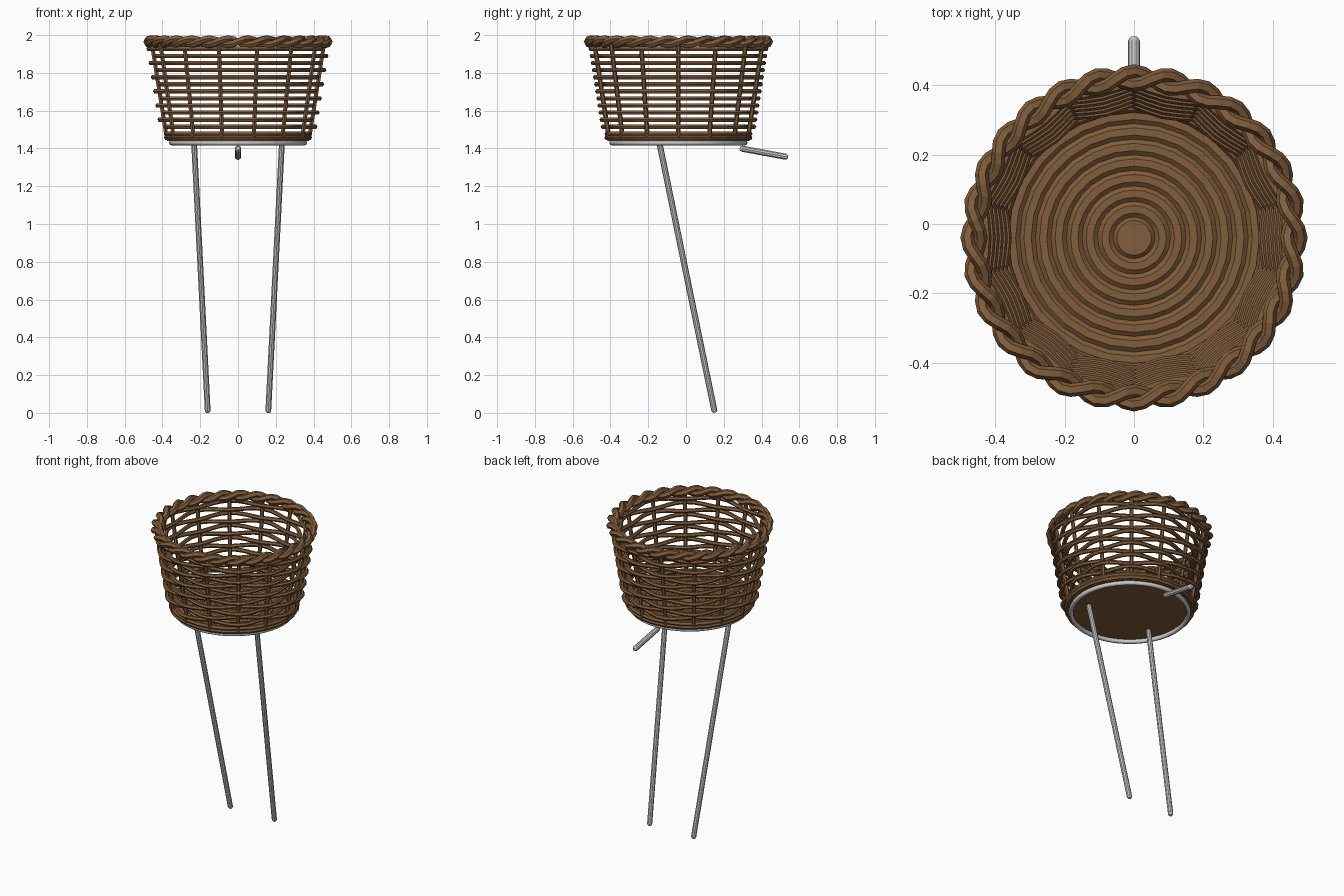
import bpy, bmesh
from math import sin, cos, pi
from mathutils import Vector

if "Cube" in bpy.data.objects:
    bpy.data.objects.remove(bpy.data.objects["Cube"])

CY = -0.04          # basket centre in y
STAKES = 14

wicker = bpy.data.materials.new("wicker")
wicker.diffuse_color = (0.22, 0.11, 0.045, 1)
wicker.use_nodes = True
wicker.node_tree.nodes["Principled BSDF"].inputs["Base Color"].default_value = wicker.diffuse_color


def finish(name, bm, mat=None, smooth=False):
    bmesh.ops.recalc_face_normals(bm, faces=bm.faces)
    me = bpy.data.meshes.new(name)
    bm.to_mesh(me)
    bm.free()
    ob = bpy.data.objects.new(name, me)
    bpy.context.collection.objects.link(ob)
    if mat:
        me.materials.append(mat)
    for p in me.polygons:
        p.use_smooth = smooth
    return ob


def add_tube(bm, pts, radius, sides=6, cyclic=False):
    """Sweep a round section along a path; radius may be one value or one per point."""
    pts = [Vector(p) for p in pts]
    n = len(pts)
    radii = radius if isinstance(radius, list) else [radius] * n
    rings = []
    for i, p in enumerate(pts):
        a = pts[(i - 1) % n] if cyclic else pts[max(i - 1, 0)]
        b = pts[(i + 1) % n] if cyclic else pts[min(i + 1, n - 1)]
        t = (b - a).normalized()
        ref = Vector((1, 0, 0)) if abs(t.z) > 0.9 else Vector((0, 0, 1))
        u = t.cross(ref).normalized()
        v = u.cross(t)
        rings.append([bm.verts.new(p + radii[i] * (u * cos(2 * pi * k / sides) + v * sin(2 * pi * k / sides)))
                      for k in range(sides)])
    for i in range(n if cyclic else n - 1):
        r0, r1 = rings[i], rings[(i + 1) % n]
        for k in range(sides):
            j = (k + 1) % sides
            bm.faces.new((r0[k], r0[j], r1[j], r1[k]))
    if not cyclic:
        bm.faces.new(rings[0])
        bm.faces.new(rings[-1])


def polar(r, a, z):
    return (r * cos(a), CY + r * sin(a), z)


def wall_radius(z):
    return 0.375 + (z - 1.44) * 0.157


# Upright stakes
bm = bmesh.new()
for k in range(STAKES):
    a = 2 * pi * k / STAKES
    add_tube(bm, [polar(wall_radius(z), a, z) for z in (1.45, 1.96)], 0.012)
finish("basket_stakes", bm, wicker)

# Woven rows, alternating in front of and behind the stakes
bm = bmesh.new()
N = STAKES * 4
for row in range(12):
    z = 1.515 + row * 0.0375
    sign = 1 if row % 2 == 0 else -1
    pts = [polar(wall_radius(z) + sign * 0.021 * cos(2 * pi * i / N * STAKES / 2), 2 * pi * i / N, z)
           for i in range(N)]
    add_tube(bm, pts, 0.013, 6, True)
finish("basket_weave", bm, wicker)

# Solid coils around the base
bm = bmesh.new()
for z in (1.457, 1.477):
    add_tube(bm, [polar(0.377, 2 * pi * i / 28, z) for i in range(28)], 0.015, 6, True)
finish("basket_base_band", bm, wicker)

# Two-strand rope rim
bm = bmesh.new()
TW, M = 14, 14 * 8
for s in range(2):
    pts = []
    for i in range(M):
        a = 2 * pi * i / M
        w = TW * a + s * pi
        pts.append(polar(0.462 + 0.02 * cos(w), a, 1.965 + 0.016 * sin(w)))
    add_tube(bm, pts, 0.0195, 6, True)
finish("basket_rim", bm, wicker)

# Coiled floor: ridged profile turned about the centre
bm = bmesh.new()
profile = [(0.05, 1.462)]
for i in range(7):
    r = 0.06 + i * 0.045
    profile += [(r, 1.452), (r + 0.012, 1.462), (r + 0.033, 1.462)]
profile += [(0.375, 1.455), (0.375, 1.44)]
seg = 28
rings = [[bm.verts.new(polar(r, 2 * pi * k / seg, z)) for k in range(seg)] for r, z in profile]
for r0, r1 in zip(rings, rings[1:]):
    for k in range(seg):
        j = (k + 1) % seg
        bm.faces.new((r0[k], r0[j], r1[j], r1[k]))
bm.faces.new(rings[0])
bm.faces.new(rings[-1])
finish("basket_floor", bm, wicker)

# Metal support ring
bm = bmesh.new()
add_tube(bm, [polar(0.352, 2 * pi * i / 40, 1.43) for i in range(40)], 0.014, 8, True)
finish("support_ring", bm, None, True)


# Metal legs with rounded tips
def rod(name, top, bottom, r):
    top, bottom = Vector(top), Vector(bottom)
    d = (bottom - top).normalized()
    pts = [top, top + d * r * 0.6, bottom - d * r * 0.6, bottom]
    bm = bmesh.new()
    add_tube(bm, pts, [r * 0.6, r, r, r * 0.6], 10)
    ob = finish(name, bm, None, True)
    bpy.context.view_layer.objects.active = ob
    ob.select_set(True)
    bpy.ops.object.shade_smooth_by_angle()
    ob.select_set(False)


for side, x in (("left", -1), ("right", 1)):
    rod("leg_" + side, (x * 0.233, -0.143, 1.44), (x * 0.16, 0.152, 0.002), 0.016)
rod("back_leg_stub", (0, 0.285, 1.401), (0, 0.54, 1.354), 0.017)
